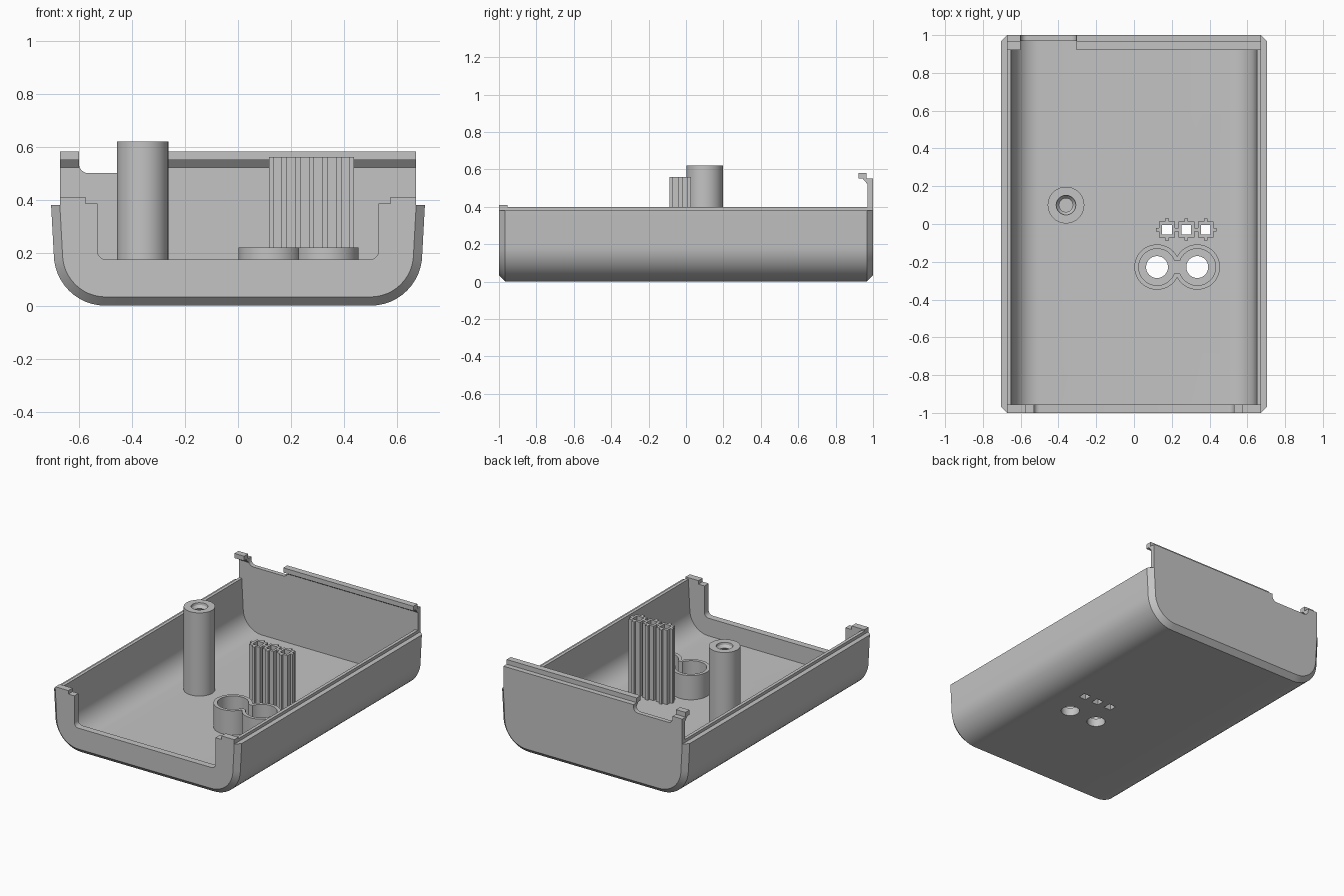
import bpy, bmesh
from math import sin, cos, pi, radians

if "Cube" in bpy.data.objects:
    bpy.data.objects.remove(bpy.data.objects["Cube"])

GREY = (0.55, 0.55, 0.55, 1)
mat = bpy.data.materials.new("light grey plastic")
mat.use_nodes = True
mat.diffuse_color = GREY
mat.node_tree.nodes["Principled BSDF"].inputs["Base Color"].default_value = GREY

FLOOR, RIM, WALL, CHAMFER = 0.055, 0.38, 0.055, 0.033
END_X = 0.705 - CHAMFER


def loft(name, sections, cyclic=False):
    """Skin matching closed loops of 3D points; cap the ends unless cyclic."""
    bm = bmesh.new()
    rows = [[bm.verts.new(p) for p in s] for s in sections]
    n = len(rows[0])
    pairs = list(zip(rows, rows[1:])) + ([(rows[-1], rows[0])] if cyclic else [])
    for a, b in pairs:
        for i in range(n):
            j = (i + 1) % n
            bm.faces.new((a[i], a[j], b[j], b[i]))
    if not cyclic:
        bm.faces.new(rows[0])
        bm.faces.new(rows[-1])
    bmesh.ops.remove_doubles(bm, verts=bm.verts, dist=1e-5)
    bmesh.ops.recalc_face_normals(bm, faces=bm.faces)
    mesh = bpy.data.meshes.new(name)
    bm.to_mesh(mesh)
    bm.free()
    mesh.materials.append(mat)
    ob = bpy.data.objects.new(name, mesh)
    bpy.context.collection.objects.link(ob)
    return ob


def prism(name, pts, lo, hi, axis="z"):
    place = {"x": lambda a, b, t: (t, a, b),
             "y": lambda a, b, t: (a, t, b),
             "z": lambda a, b, t: (a, b, t)}[axis]
    return loft(name, [[place(a, b, t) for a, b in pts] for t in (lo, hi)])


def box(name, x0, x1, y0, y1, z0, z1):
    return prism(name, [(x0, y0), (x1, y0), (x1, y1), (x0, y1)], z0, z1)


def arc(cx, cy, r, start, end, n=12):
    return [(cx + r * cos(radians(start + (end - start) * i / n)),
             cy + r * sin(radians(start + (end - start) * i / n))) for i in range(n + 1)]


def cylinder(name, cx, cy, r, lo, hi):
    return prism(name, arc(cx, cy, r, 0, 360, 48)[:-1], lo, hi)


def boolean(target, tools, operation="DIFFERENCE"):
    for tool in tools:
        mod = target.modifiers.new("boolean", "BOOLEAN")
        mod.operation, mod.solver, mod.object = operation, "EXACT", tool
        bpy.context.view_layer.objects.active = target
        with bpy.context.temp_override(object=target, active_object=target):
            bpy.ops.object.modifier_apply(modifier=mod.name)
        bpy.data.objects.remove(tool)


def tub_section(y, off, top=RIM):
    """Rounded U cross-section, inset by off, with slightly flared sides."""
    x_top = 0.695 + 0.01 * (top - 0.195) / 0.185 - off
    half = [(x_top, top)] + arc(0.5, 0.195, 0.195 - off, 0, -90)
    return [(x, y, z) for x, z in half + [(-x, z) for x, z in reversed(half)]]


# Tub shell with chamfered ends, hollowed out
shell = loft("tub_shell", [tub_section(-1, CHAMFER), tub_section(-1 + CHAMFER, 0),
                           tub_section(1 - CHAMFER, 0), tub_section(1, CHAMFER)])
cavity = loft("cavity", [tub_section(-0.955, WALL, 0.5), tub_section(0.97, WALL, 0.5)])

# Front opening with rounded lower corners
opening = prism("opening", [(0.53, 0.5), (-0.53, 0.5)] + arc(-0.5, 0.205, 0.03, 180, 270, 5)
                + arc(0.5, 0.205, 0.03, 270, 360, 5), -1.1, -0.9, "y")
boolean(shell, [cavity, opening])

# Holes through the floor for buttons and lights
BUTTONS, BUTTON_Y = (0.122, 0.335), -0.228
LIGHTS, LIGHT_Y = (0.175, 0.277, 0.38), -0.03


def light_hole(x):
    h = 0.026
    return box("light_hole", x - h, x + h, LIGHT_Y - h, LIGHT_Y + h, -0.1, 0.7)


boolean(shell, [cylinder("button_hole", x, BUTTON_Y, 0.058, -0.1, 0.1) for x in BUTTONS]
        + [light_hole(x) for x in LIGHTS])

# Raised lip on the side rims and stepped corners at the front
for side, s in (("left", 1), ("right", -1)):
    inner, outer = sorted((s * (0.705 - WALL), s * END_X))
    box(side + "_rim_lip", inner, outer, -0.955, 0.97, RIM, 0.40)
    a, b = sorted((s * 0.575, s * END_X))
    box(side + "_front_corner", a, b, -1, -0.955, RIM, 0.41)
    a, b = sorted((s * 0.53, s * 0.575))
    box(side + "_front_step", a, b, -1, -0.955, RIM, 0.386)

# Back wall extension with a notch
prism("back_wall", [(-END_X, RIM), (END_X, RIM), (END_X, 0.55), (-0.305, 0.55)]
      + arc(-0.34, 0.535, 0.035, 0, -90, 6) + arc(-0.565, 0.535, 0.035, 270, 180, 6)
      + [(-0.6, 0.55), (-END_X, 0.55)], 0.97, 1, "y")

# Snap hooks along the top of the back wall
HOOK = [(0.975, 0.515), (0.945, 0.55), (0.922, 0.55), (0.922, 0.582),
        (0.965, 0.582), (0.965, 0.55), (0.975, 0.55)]
prism("long_hook", HOOK, -0.305, END_X, "x")
prism("short_hook", HOOK, -END_X, -0.6, "x")

# Screw post: revolved profile with a ridged blind hole
profile = [(0, 0.03), (0.097, 0.03), (0.097, 0.62), (0.052, 0.62)]
for i in range(10):
    z = 0.605 - i * 0.034
    profile += [(0.05, z), (0.036, z - 0.017)]
profile += [(0.036, 0.25), (0, 0.25)]
STEPS = 40
loft("screw_post", [[(-0.36 + r * cos(2 * pi * i / STEPS), 0.1 + r * sin(2 * pi * i / STEPS), z)
                     for r, z in profile] for i in range(STEPS)], cyclic=True)

# Pair of button guides joined by a narrow channel
guide = cylinder("button_guides", BUTTONS[0], BUTTON_Y, 0.12, 0.04, 0.22)
boolean(guide, [cylinder("second", BUTTONS[1], BUTTON_Y, 0.12, 0.04, 0.22)], "UNION")
boolean(guide, [cylinder("bore", x, BUTTON_Y, 0.097, 0, 0.3) for x in BUTTONS]
        + [box("channel", 0.18, 0.28, BUTTON_Y - 0.035, BUTTON_Y + 0.035, 0, 0.3)])

# Tall square light guides with a rib on each side
corner = [(0.058, -0.01), (0.058, 0.01), (0.042, 0.01), (0.042, 0.042), (0.01, 0.042)]
for k, x in enumerate(LIGHTS):
    outline = []
    for turn in range(4):
        c, s = round(cos(turn * pi / 2)), round(sin(turn * pi / 2))
        outline += [(x + c * u - s * v, LIGHT_Y + s * u + c * v) for u, v in corner]
    tube = prism("light_guide_%d" % (k + 1), outline, 0.04, 0.56)
    boolean(tube, [light_hole(x)])

# Smooth curved surfaces, keep edges crisp
bpy.ops.object.select_all(action="DESELECT")
for ob in bpy.context.collection.objects:
    if ob.type == "MESH" and mat.name in ob.data.materials:
        ob.select_set(True)
        bpy.context.view_layer.objects.active = ob
bpy.ops.object.shade_smooth_by_angle(angle=radians(25))
